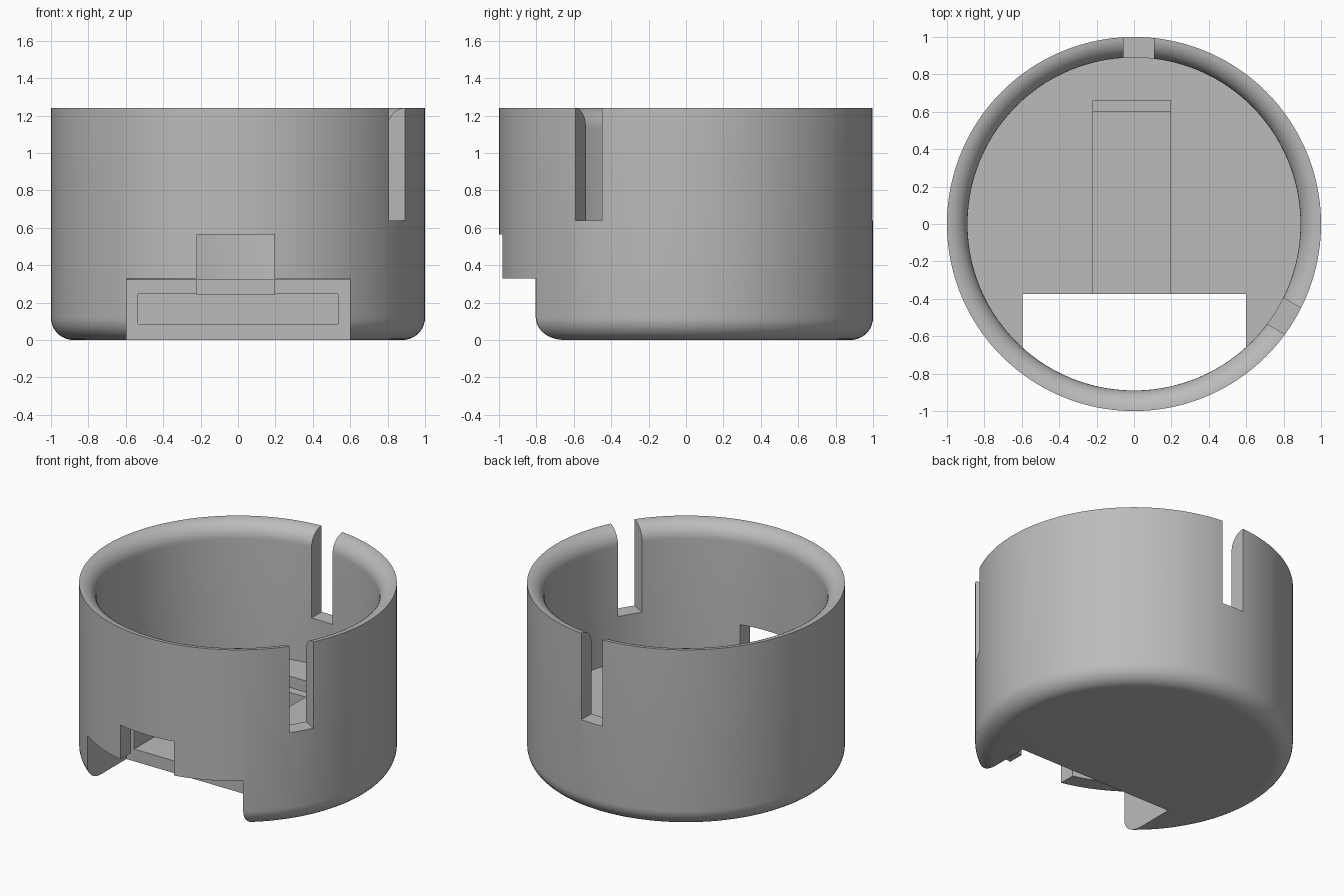
import bpy, bmesh, math
from mathutils import Matrix

if "Cube" in bpy.data.objects:
    bpy.data.objects.remove(bpy.data.objects["Cube"])

R, WALL, TOP, FLOOR = 1.0, 0.11, 1.24, 0.322
FOOT = 0.12          # outer rounding at the base
SEGMENTS = 160

grey = bpy.data.materials.new("plain grey")
grey.diffuse_color = (0.5, 0.5, 0.5, 1)
grey.use_nodes = True
grey.node_tree.nodes["Principled BSDF"].inputs["Base Color"].default_value = grey.diffuse_color


def arc(cx, cz, r, a0, a1, n=10):
    """Points of an arc in the profile plane, angles in degrees."""
    return [(cx + r * math.cos(math.radians(a0 + (a1 - a0) * i / n)),
             cz + r * math.sin(math.radians(a0 + (a1 - a0) * i / n)))
            for i in range(n + 1)]


def finish(name, bm):
    bmesh.ops.recalc_face_normals(bm, faces=bm.faces)
    mesh = bpy.data.meshes.new(name)
    bm.to_mesh(mesh)
    bm.free()
    mesh.materials.append(grey)
    obj = bpy.data.objects.new(name, mesh)
    bpy.context.collection.objects.link(obj)
    return obj


def lathe(name, profile):
    """Turn a profile that starts and ends on the axis; caps are single faces."""
    bm = bmesh.new()
    rings = []
    for r, z in profile:
        rings.append([bm.verts.new((r * math.cos(t), r * math.sin(t), z))
                      for t in (2 * math.pi * i / SEGMENTS for i in range(SEGMENTS))])
    for a, b in zip(rings, rings[1:]):
        for i in range(SEGMENTS):
            j = (i + 1) % SEGMENTS
            bm.faces.new((a[i], a[j], b[j], b[i]))
    bm.faces.new(rings[0])
    bm.faces.new(rings[-1])
    return finish(name, bm)


def box(name, lo, hi, turn=0):
    """Box between two corners, turned about the z axis."""
    bm = bmesh.new()
    size = [h - l for l, h in zip(lo, hi)]
    mid = [(h + l) / 2 for l, h in zip(lo, hi)]
    m = (Matrix.Rotation(math.radians(turn), 4, 'Z')
         @ Matrix.Translation(mid) @ Matrix.Diagonal((*size, 1)))
    bmesh.ops.create_cube(bm, size=1, matrix=m)
    return finish(name, bm)


# Cup body: rounded foot, straight wall, rim rounded toward the inside
profile = (arc(R - FOOT, FOOT, FOOT, -90, 0)
           + arc(R, TOP - WALL, WALL, 90, 180)
           + [(R - WALL, FLOOR)])
cup = lathe("cup_body", profile)

cutters = [
    # Wide opening at the front of the base
    box("front_opening_cutter", (-0.595, -1.3, -0.2), (0.6, -0.375, 0.328)),
    # Flat pocket running back inside the thick floor
    box("floor_pocket_cutter", (-0.535, -0.5, 0.085), (0.535, 0.6, 0.245)),
    # Window in the front wall that continues as a channel in the floor
    box("channel_cutter", (-0.22, -1.2, 0.244), (0.195, 0.66, 0.565)),
]
# Two rim slots, a third of a turn apart
for turn in (0, -120):
    cutters.append(box("rim_slot_cutter", (-0.057, 0.7, 0.64), (0.107, 1.2, 1.5), turn))

bpy.context.view_layer.objects.active = cup
cup.select_set(True)
for cutter in cutters:
    mod = cup.modifiers.new(cutter.name, 'BOOLEAN')
    mod.operation = 'DIFFERENCE'
    mod.solver = 'EXACT'
    mod.object = cutter
    bpy.ops.object.modifier_apply(modifier=mod.name)
    bpy.data.objects.remove(cutter)

bpy.ops.object.shade_smooth_by_angle(angle=math.radians(30))
